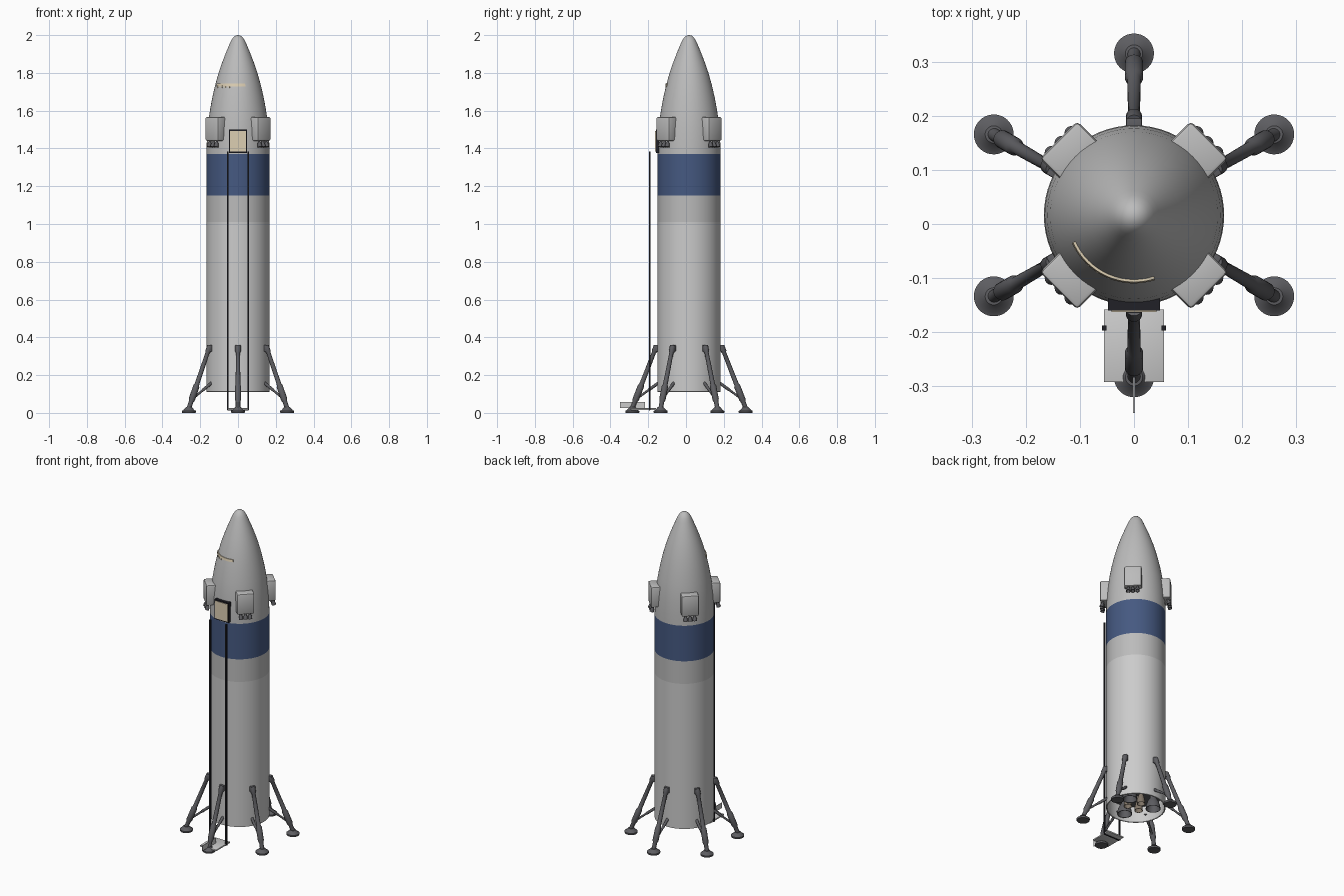
import bpy, bmesh, math
from mathutils import Vector, Matrix

if "Cube" in bpy.data.objects:
    bpy.data.objects.remove(bpy.data.objects["Cube"])

AXIS = Vector((0, 0.016, 0))   # rocket centreline


def material(name, rgb):
    m = bpy.data.materials.new(name)
    m.diffuse_color = (*rgb, 1)
    m.use_nodes = True
    m.node_tree.nodes["Principled BSDF"].inputs["Base Color"].default_value = m.diffuse_color
    return m


WHITE = material("white_paint", (0.72, 0.72, 0.75))
GREY = material("grey_paint", (0.5, 0.5, 0.5))
BLUE = material("blue_paint", (0.06, 0.10, 0.22))
DARK = material("dark_metal", (0.11, 0.11, 0.12))
BLACK = material("black_metal", (0.015, 0.015, 0.02))
TAN = material("tan_panel", (0.72, 0.62, 0.45))
BROWN = material("brown_metal", (0.22, 0.18, 0.14))


def finish(name, bm, mat, matrix=Matrix(), smooth=True):
    bmesh.ops.recalc_face_normals(bm, faces=bm.faces)
    me = bpy.data.meshes.new(name)
    bm.to_mesh(me)
    bm.free()
    ob = bpy.data.objects.new(name, me)
    bpy.context.collection.objects.link(ob)
    ob.matrix_world = matrix
    me.materials.append(mat)
    if smooth:
        bpy.ops.object.select_all(action='DESELECT')
        ob.select_set(True)
        bpy.context.view_layer.objects.active = ob
        bpy.ops.object.shade_smooth_by_angle(angle=math.radians(35))
    return ob


def lathe(name, profile, mat, matrix=None, steps=64):
    """Spin an (r, z) profile around local z."""
    bm = bmesh.new()
    vs = [bm.verts.new((r, 0, z)) for r, z in profile]
    es = [bm.edges.new(p) for p in zip(vs, vs[1:])]
    bmesh.ops.spin(bm, geom=vs + es, axis=(0, 0, 1), cent=(0, 0, 0),
                   angle=math.tau, steps=steps, use_duplicate=False)
    bmesh.ops.remove_doubles(bm, verts=bm.verts, dist=1e-5)
    return finish(name, bm, mat, matrix or Matrix.Translation(AXIS))


def box(name, lo, hi, mat, matrix=Matrix(), bevel=0):
    bm = bmesh.new()
    bmesh.ops.create_cube(bm, size=1)
    for v in bm.verts:
        v.co = [(a + b) / 2 + c * (b - a) for a, b, c in zip(lo, hi, v.co)]
    if bevel:
        bmesh.ops.bevel(bm, geom=bm.edges[:], offset=bevel, segments=2,
                        profile=0.5, affect='EDGES')
    return finish(name, bm, mat, matrix, smooth=bevel > 0)


def strut(name, a, b, profile, mat, frame):
    """Lathe a (radius, fraction) profile along the line a-b."""
    a, b = Vector(a), Vector(b)
    d = b - a
    m = frame @ Matrix.Translation(a) @ d.to_track_quat('Z', 'Y').to_matrix().to_4x4()
    lathe(name, [(r, t * d.length) for r, t in profile], mat, m, 20)


def around(deg):
    """Frame whose +x points outward from the rocket axis."""
    return Matrix.Translation(AXIS) @ Matrix.Rotation(math.radians(deg), 4, 'Z')


# Hull sections, with an open skirt at the bottom
R = 0.167
lathe("lower_hull", [(R, 1.01), (R, 0.112), (0.162, 0.11), (0.160, 0.112), (0.160, 0.21)], WHITE)
lathe("engine_bulkhead", [(0.160, 0.21), (0, 0.21)], DARK)
lathe("upper_hull", [(R, 1.01), (R, 1.15)], GREY)
lathe("blue_band", [(R, 1.15), (R, 1.37)], BLUE)
nose = [(R, 1.37), (0.1655, 1.43), (0.161, 1.5), (0.155, 1.56), (0.147, 1.61),
        (0.136, 1.67), (0.121, 1.735), (0.103, 1.8), (0.084, 1.855), (0.064, 1.907),
        (0.046, 1.95), (0.037, 1.970), (0.027, 1.986), (0.014, 1.997), (0, 2.0)]
lathe("nose_cone", nose, GREY)

# Engines: three large bells and three small ones
for i in range(3):
    for label, off, r, rad, z, mat in (("outer", 0, 0.042, 0.098, 0.115, DARK),
                                       ("inner", 60, 0.024, 0.045, 0.118, BROWN)):
        m = around(30 + off + 120 * i) @ Matrix.Translation((rad, 0, 0))
        lathe(f"{label}_engine_{i}", [(r * 0.4, 0.21), (r * 0.4, 0.185), (r * 0.7, 0.165),
              (r * 0.92, 0.14), (r, z), (r * 0.93, z), (r * 0.6, 0.165), (0, 0.18)],
              mat, m, 24)

# Six landing legs
for i in range(6):
    f = around(90 + 60 * i)
    top, foot = (0.172, 0, 0.355), (0.30, 0, 0.025)
    strut(f"leg_strut_{i}", top, foot,
          [(0, 0), (0.015, 0), (0.015, 0.09), (0.011, 0.11), (0.0125, 0.62), (0.017, 0.65),
           (0.017, 0.86), (0.012, 0.9), (0.012, 1), (0, 1)], DARK, f)
    strut(f"leg_brace_{i}", (0.16, 0, 0.16), (0.277, 0, 0.075),
          [(0, 0), (0.008, 0), (0.008, 0.45), (0.006, 0.47), (0.006, 1), (0, 1)], DARK, f)
    box(f"leg_mount_{i}", (0.155, -0.015, 0.325), (0.18, 0.015, 0.36), DARK, f, 0.003)
    lathe(f"foot_pad_{i}", [(0, 0), (0.035, 0), (0.037, 0.003), (0.037, 0.011), (0.03, 0.014),
                            (0.016, 0.03), (0, 0.032)], DARK,
          f @ Matrix.Translation((0.30, 0, 0)), 32)

# Four thruster pods with three small nozzles each
for i in range(4):
    f = around(45 + 90 * i)
    box(f"thruster_pod_{i}", (0.125, -0.049, 1.44), (0.198, 0.049, 1.567), GREY, f, 0.008)
    for k in (-1, 0, 1):
        m = (f @ Matrix.Translation((0.181, 0.026 * k, 1.445))
             @ Matrix.Rotation(math.radians(-15), 4, 'Y'))
        lathe(f"pod_nozzle_{i}_{k + 1}", [(0.006, 0), (0.006, -0.012), (0.011, -0.022),
              (0.0125, -0.038), (0.010, -0.038), (0, -0.015)], DARK, m, 16)

# Hatch with a dark frame
box("hatch_frame", (-0.048, -0.160, 1.377), (0.048, -0.125, 1.50), BLACK)
box("hatch_panel", (-0.042, -0.163, 1.384), (0.042, -0.13, 1.492), TAN)

# Trim strip curving round the nose, with small ticks under one end
bm = bmesh.new()
prev = None
for i in range(25):
    a = math.radians(-156 + 84 * i / 24)
    row = [bm.verts.new((r * math.cos(a), r * math.sin(a), z))
           for r, z in ((0.118, 1.729), (0.126, 1.729), (0.1235, 1.743), (0.115, 1.743))]
    if prev:
        for k in range(4):
            bm.faces.new((prev[k], prev[k - 1], row[k - 1], row[k]))
    else:
        bm.faces.new(row)
    prev = row
bm.faces.new(prev)
finish("nose_trim", bm, TAN, Matrix.Translation(AXIS))
for i, deg in enumerate((-150, -133, -123, -112)):
    box(f"trim_tick_{i}", (0.118, -0.003, 1.720), (0.1265, 0.003, 1.732), TAN, around(deg))

# Elevator rails, platform and its side panel
for side, x in (("left", -0.055), ("right", 0.055)):
    box(f"{side}_rail", (x - 0.0045, -0.197, 0.015), (x + 0.0045, -0.188, 1.383), BLACK)
box("rail_crossbar", (-0.055, -0.197, 0.013), (0.055, -0.190, 0.022), BLACK)
box("elevator_platform", (-0.056, -0.293, 0.016), (0.056, -0.158, 0.025), WHITE, bevel=0.002)
box("platform_panel", (-0.0015, -0.35, 0.025), (0.0015, -0.217, 0.058), WHITE)
